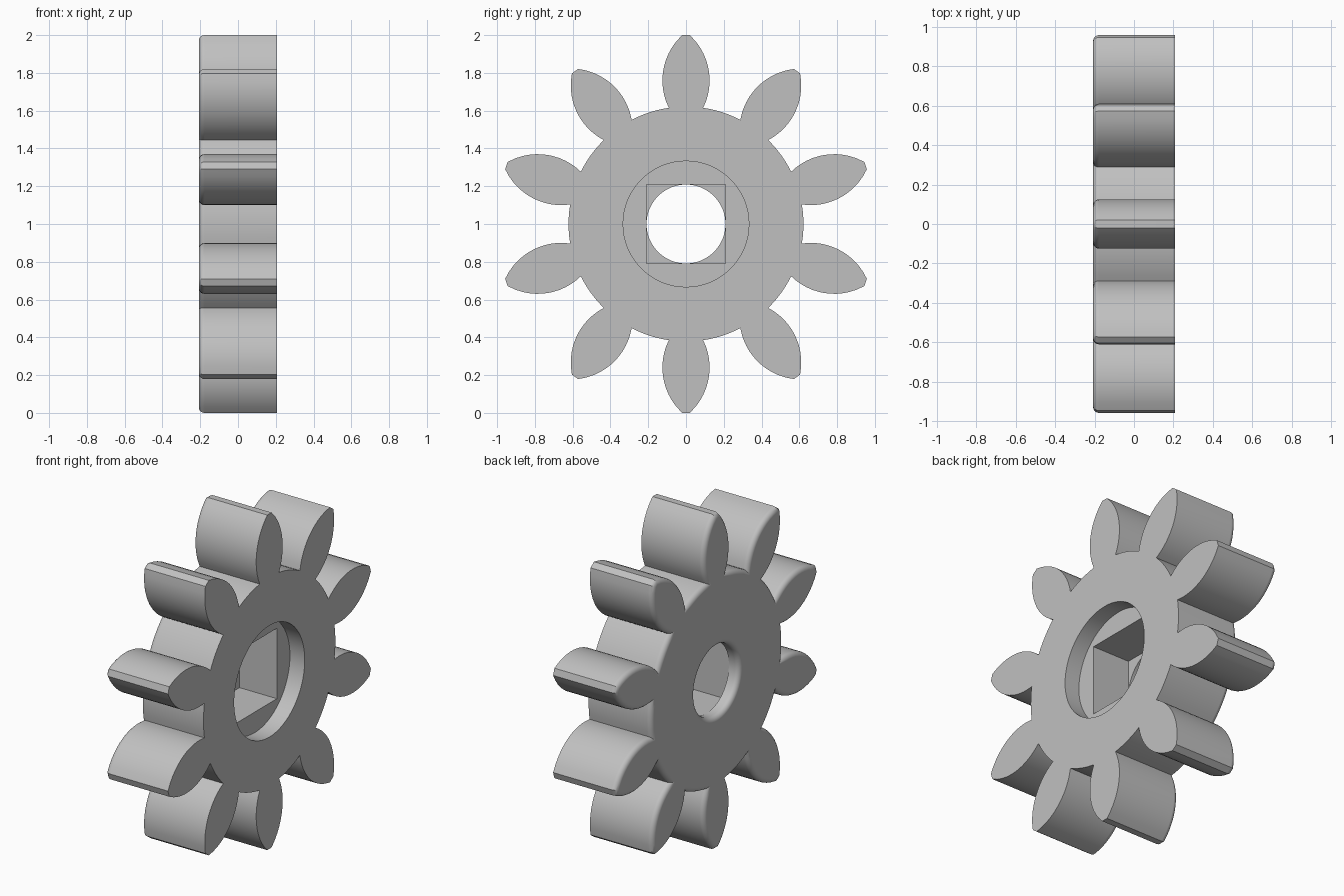
import bpy
import bmesh
from math import sin, cos, tan, pi, radians, sqrt
from mathutils import Vector

if "Cube" in bpy.data.objects:
    bpy.data.objects.remove(bpy.data.objects["Cube"])

TEETH = 10
HALF = 0.2075        # half the thickness along x
ROOT = 0.622         # radius of the valleys
FILLET = 0.03        # rounding of the left rim and bore
STEPS = 5
FLOOR_X = 0.11       # floor of the round recess
SEAT_X = -0.137      # bottom of the square socket
BORE = 0.209

grey = bpy.data.materials.new("mid grey")
grey.use_nodes = True
colour = (0.53, 0.53, 0.53, 1)
grey.diffuse_color = colour
grey.node_tree.nodes["Principled BSDF"].inputs["Base Color"].default_value = colour


def rotated(p, a):
    return Vector((p.x * cos(a) - p.y * sin(a), p.x * sin(a) + p.y * cos(a)))


def gear_outline():
    """Counter-clockwise (y, z) outline: leaf-shaped teeth joined by root arcs."""
    widest, bulge, radius = 0.76, 0.125, 0.327
    flank = []
    for i in range(13):
        r = 0.615 + (1.0 - 0.615) * i / 12
        flank.append(Vector((bulge - radius + sqrt(radius ** 2 - (r - widest) ** 2), r)))
    tooth = flank + [Vector((-p.x, p.y)) for p in reversed(flank)]
    start = Vector((0, 1)).angle(flank[0])
    gap = 2 * pi / TEETH - 2 * start
    for i in range(1, 6):
        a = pi / 2 + start + gap * i / 6
        tooth.append(Vector((cos(a), sin(a))) * ROOT)
    return [rotated(p, 2 * pi * k / TEETH) for k in range(TEETH) for p in tooth]


def inset(points, d):
    """Mitred inset of a counter-clockwise outline."""
    out = []
    for i, p in enumerate(points):
        a = (p - points[i - 1]).normalized()
        b = (points[(i + 1) % len(points)] - p).normalized()
        na, nb = Vector((-a.y, a.x)), Vector((-b.y, b.x))
        out.append(p + (na + nb) * d / (1 + na.dot(nb)))
    return out


def circle(r, n=64):
    return [Vector((cos(2 * pi * i / n), sin(2 * pi * i / n))) * r for i in range(n)]


bm = bmesh.new()


def ring(points, x):
    return [bm.verts.new((x, p.x, p.y + 1)) for p in points]


def loft(rings):
    for a, b in zip(rings, rings[1:]):
        for i in range(len(a)):
            bm.faces.new((a[i - 1], a[i], b[i], b[i - 1]))


def cap(outer, inner):
    """Fill the flat region between two loops."""
    edges = []
    for loop in (outer, inner):
        for i in range(len(loop)):
            pair = (loop[i - 1], loop[i])
            edges.append(bm.edges.get(pair) or bm.edges.new(pair))
    bmesh.ops.triangle_fill(bm, use_beauty=True, use_dissolve=False, edges=edges)


# Quarter-round steps: (sideways offset, x position)
curve = [(FILLET * (1 - cos(pi / 2 * k / STEPS)),
          -HALF + FILLET * (1 - sin(pi / 2 * k / STEPS))) for k in range(STEPS + 1)]

# Toothed rim, rounded towards the left face
outline = gear_outline()
rim = [ring(outline, HALF)] + [ring(inset(outline, d), x) for d, x in curve]
loft(rim)

# Round recess in the right face
recess = [ring(circle(0.333), HALF), ring(circle(0.333), FLOOR_X)]
loft(recess)

# Square socket
square = [Vector(c) * 0.21 for c in ((1, 1), (-1, 1), (-1, -1), (1, -1))]
socket = [ring(square, FLOOR_X), ring(square, SEAT_X)]
loft(socket)

# Round bore, flared at the left face
bore = [ring(circle(BORE), SEAT_X)] + [ring(circle(BORE + d), x) for d, x in curve]
loft(bore)

# Flat faces
cap(rim[0], recess[0])
cap(recess[1], socket[0])
cap(socket[1], bore[0])
cap(rim[-1], bore[-1])

bmesh.ops.recalc_face_normals(bm, faces=bm.faces)
mesh = bpy.data.meshes.new("gear_wheel")
bm.to_mesh(mesh)
bm.free()
mesh.materials.append(grey)
gear = bpy.data.objects.new("gear_wheel", mesh)
bpy.context.collection.objects.link(gear)

bpy.ops.object.select_all(action='DESELECT')
gear.select_set(True)
bpy.context.view_layer.objects.active = gear
bpy.ops.object.shade_smooth_by_angle(angle=radians(30))
weighted = gear.modifiers.new("flat_face_shading", 'WEIGHTED_NORMAL')
weighted.keep_sharp = True
